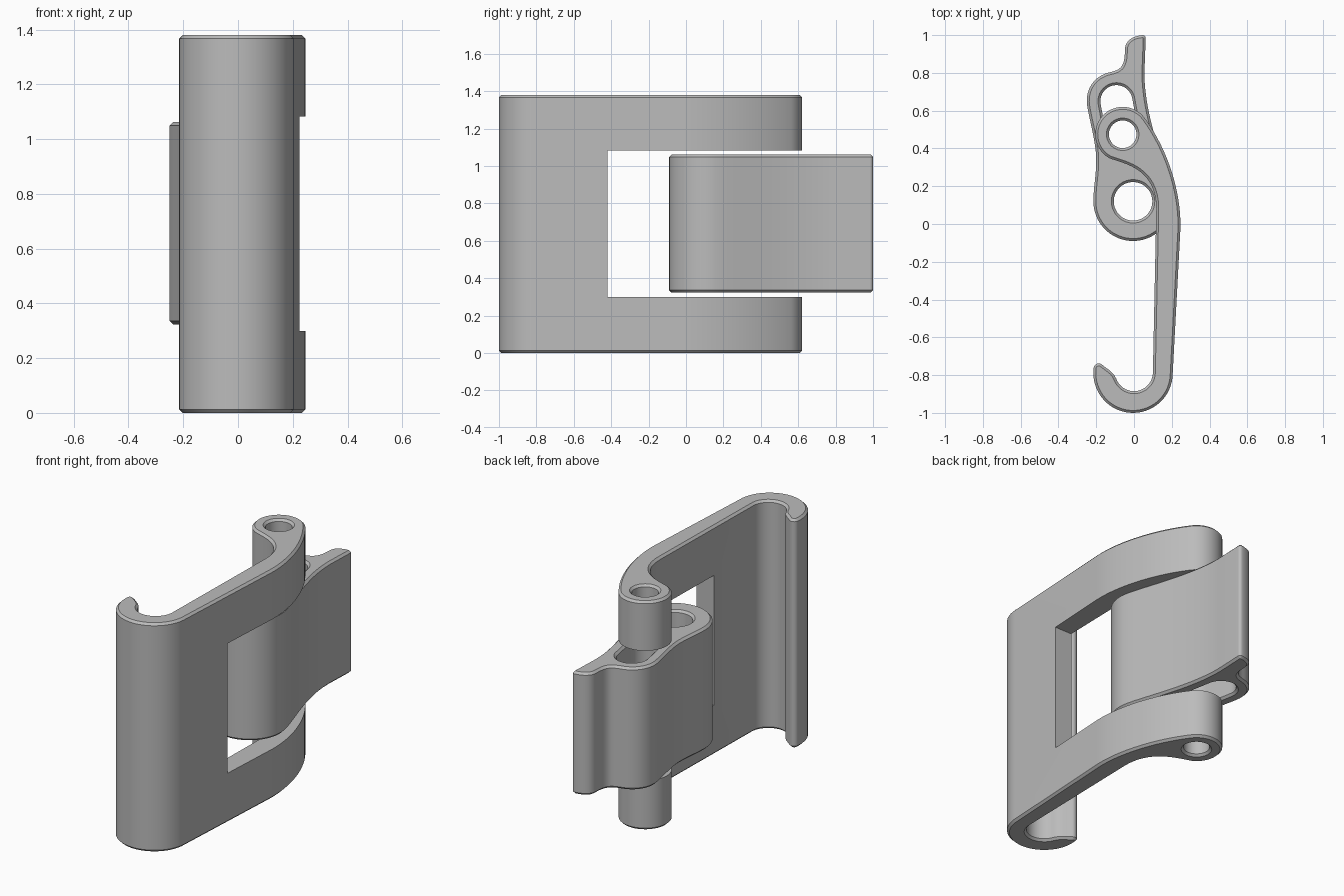
import bpy
import bmesh
import math
from mathutils import Vector
from mathutils.geometry import interpolate_bezier

if "Cube" in bpy.data.objects:
    bpy.data.objects.remove(bpy.data.objects["Cube"], do_unlink=True)

grey = bpy.data.materials.new("plain grey")
grey.use_nodes = True
COLOUR = (0.5, 0.5, 0.5, 1)
grey.diffuse_color = COLOUR
grey.node_tree.nodes["Principled BSDF"].inputs["Base Color"].default_value = COLOUR


def arc(cx, cy, r, start, end):
    n = max(5, int(abs(end - start) / 6))
    angles = [math.radians(start + (end - start) * i / n) for i in range(n + 1)]
    return [(cx + r * math.cos(a), cy + r * math.sin(a)) for a in angles]


def bend(p0, h0, h1, p1, n=18):
    pts = interpolate_bezier(*[Vector((*p, 0)) for p in (p0, h0, h1, p1)], n)
    return [(p.x, p.y) for p in pts]


def extrude(name, pieces, bottom, top):
    """Join outline pieces, drop repeated points, and extrude upward."""
    points = []
    for p in (p for piece in pieces for p in piece):
        if not points or math.dist(p, points[-1]) > 0.003:
            points.append(p)
    if math.dist(points[0], points[-1]) < 0.003:
        points.pop()
    bm = bmesh.new()
    face = bm.faces.new([bm.verts.new((x, y, bottom)) for x, y in points])
    grown = bmesh.ops.extrude_face_region(bm, geom=[face])["geom"]
    bmesh.ops.translate(bm, vec=(0, 0, top - bottom),
                        verts=[v for v in grown if isinstance(v, bmesh.types.BMVert)])
    bmesh.ops.recalc_face_normals(bm, faces=bm.faces)
    mesh = bpy.data.meshes.new(name)
    bm.to_mesh(mesh)
    bm.free()
    mesh.materials.append(grey)
    obj = bpy.data.objects.new(name, mesh)
    bpy.context.collection.objects.link(obj)
    return obj


def select(obj):
    bpy.ops.object.select_all(action='DESELECT')
    obj.select_set(True)
    bpy.context.view_layer.objects.active = obj


def cut(obj, cutter):
    mod = obj.modifiers.new("cut", 'BOOLEAN')
    mod.operation = 'DIFFERENCE'
    mod.solver = 'EXACT'
    mod.object = cutter
    select(obj)
    bpy.ops.object.modifier_apply(modifier=mod.name)
    bpy.data.objects.remove(cutter, do_unlink=True)


def chamfer(obj):
    mod = obj.modifiers.new("chamfer", 'BEVEL')
    mod.width = 0.013
    mod.segments = 1
    mod.limit_method = 'ANGLE'
    mod.angle_limit = math.radians(60)
    select(obj)
    bpy.ops.object.modifier_apply(modifier=mod.name)


def smooth(obj):
    select(obj)
    bpy.ops.object.shade_smooth_by_angle(angle=math.radians(30))


# Hooked body with a pivot knuckle
body = extrude("hooked_body", [
    arc(-0.005, -0.79, 0.21, 180, 360),
    bend((0.245, -0.04), (0.255, 0.14), (0.19, 0.38), (0.056, 0.562)),
    arc(-0.06, 0.475, 0.145, 37, 240),
    bend((-0.1325, 0.349), (-0.06, 0.32), (0.118, 0.3), (0.118, 0.08)),
    arc(0, -0.785, 0.1, 0, -160),
    bend((-0.094, -0.82), (-0.11, -0.78), (-0.14, -0.77), (-0.17, -0.744), 8),
    arc(-0.187, -0.765, 0.027, 50, 180),
], 0, 1.38)
cut(body, extrude("pivot_hole", [arc(-0.06, 0.475, 0.073, 0, 360)], -0.1, 1.5))
chamfer(body)

# Window that splits the body into two arms
window = [(-1, -0.42), (1, -0.42), (1, 1.5), (-1, 1.5)]
cut(body, extrude("window", [window], 0.3, 1.083))
smooth(body)

# Lever between the arms
lever = extrude("lever", [
    arc(-0.005, 0.12, 0.21, 180, 370),
    bend((0.202, 0.156), (0.18, 0.28), (0.055, 0.55), (0.055, 0.8)),
    arc(0.045, 0.983, 0.017, 0, 90),
    bend((0.045, 1), (-0.01, 0.995), (-0.048, 0.97), (-0.048, 0.92), 12),
    bend((-0.048, 0.92), (-0.05, 0.83), (-0.07, 0.82), (-0.12, 0.805), 12),
    bend((-0.12, 0.805), (-0.2, 0.79), (-0.25, 0.73), (-0.25, 0.65)),
    bend((-0.25, 0.65), (-0.25, 0.6), (-0.2, 0.44), (-0.2, 0.34)),
    bend((-0.2, 0.34), (-0.2, 0.25), (-0.215, 0.2), (-0.215, 0.12), 8),
], 0.323, 1.062)
cut(lever, extrude("pin_hole", [arc(-0.005, 0.12, 0.102, 0, 360)], 0, 1.5))
cut(lever, extrude("pin_slot", [
    arc(-0.093, 0.65, 0.085, 10, 190),
    arc(-0.06, 0.475, 0.085, 190, 370),
], 0, 1.5))
chamfer(lever)
smooth(lever)
